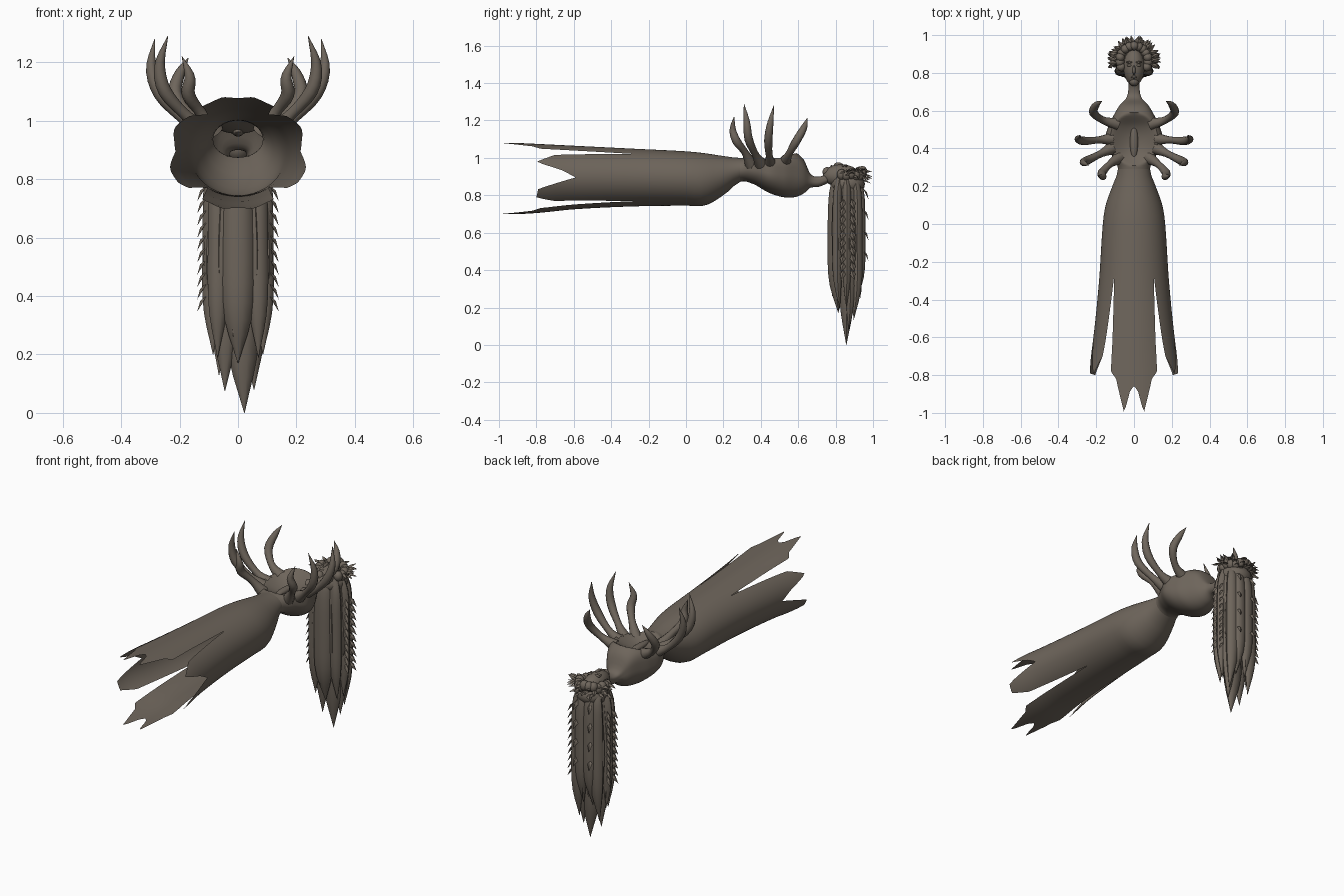
import bpy, bmesh, random
from math import sin, cos, pi, radians
from mathutils import Vector, Matrix

cube = bpy.data.objects.get("Cube")
if cube:
    bpy.data.objects.remove(cube)
random.seed(4)

stone = bpy.data.materials.new("warm grey stone")
stone.use_nodes = True
COLOR = (0.155, 0.13, 0.105, 1)
stone.diffuse_color = COLOR
bsdf = stone.node_tree.nodes["Principled BSDF"]
bsdf.inputs["Base Color"].default_value = COLOR
bsdf.inputs["Roughness"].default_value = 0.8


def finish(name, bm, angle=40):
    bmesh.ops.remove_doubles(bm, verts=bm.verts, dist=0.0003)
    bmesh.ops.recalc_face_normals(bm, faces=bm.faces)
    me = bpy.data.meshes.new(name)
    bm.to_mesh(me)
    bm.free()
    me.materials.append(stone)
    ob = bpy.data.objects.new(name, me)
    bpy.context.collection.objects.link(ob)
    bpy.ops.object.select_all(action='DESELECT')
    ob.select_set(True)
    bpy.context.view_layer.objects.active = ob
    bpy.ops.object.shade_smooth_by_angle(angle=radians(angle))
    return ob


def spline(keys, t):
    """Smooth interpolation of rows (position, value, value...)."""
    i = max(k for k in range(len(keys) - 1) if k == 0 or keys[k][0] <= t)
    p1, p2 = keys[i], keys[i + 1]
    p0, p3 = keys[max(i - 1, 0)], keys[min(i + 2, len(keys) - 1)]
    d = p2[0] - p1[0]
    f = (t - p1[0]) / d
    out = []
    for c in range(1, len(p1)):
        m1 = (p2[c] - p0[c]) / (p2[0] - p0[0]) * d
        m2 = (p3[c] - p1[c]) / (p3[0] - p1[0]) * d
        out.append((2*f**3 - 3*f**2 + 1) * p1[c] + (f**3 - 2*f**2 + f) * m1
                   + (3*f**2 - 2*f**3) * p2[c] + (f**3 - f**2) * m2)
    return out


def linear(keys, t):
    for a, b in zip(keys, keys[1:]):
        if t <= b[0]:
            return a[1] + (b[1] - a[1]) * (t - a[0]) / (b[0] - a[0])
    return keys[-1][1]


def grid(bm, rows):
    vs = [[bm.verts.new(p) for p in row] for row in rows]
    for a, b in zip(vs, vs[1:]):
        for i in range(len(a) - 1):
            bm.faces.new((a[i], a[i + 1], b[i + 1], b[i]))


def tube(bm, path, radii, flat=1.0, sides=10, steps=14):
    """Tapered tube through path points; flat squeezes it along y."""
    n = len(path) - 1
    keys = [(i / n, *p, r) for i, (p, r) in enumerate(zip(path, radii))]
    samples = [spline(keys, i / steps) for i in range(steps + 1)]
    rows = []
    for i, (x, y, z, r) in enumerate(samples):
        a, b = samples[max(i - 1, 0)], samples[min(i + 1, steps)]
        t = (Vector(b[:3]) - Vector(a[:3])).normalized()
        side = t.cross(Vector((0, 1, 0))).normalized()
        depth = side.cross(t) * flat
        rows.append([Vector((x, y, z)) + max(r, 0.0005) * (side * cos(k * 2 * pi / sides)
                     + depth * sin(k * 2 * pi / sides)) for k in range(sides + 1)])
    grid(bm, rows)


def ball(bm, centre, size, seg=20):
    bmesh.ops.create_uvsphere(bm, u_segments=seg, v_segments=seg // 2, radius=1,
                              matrix=Matrix.Translation(centre) @ Matrix.Diagonal((*size, 1)))


def leaf(bm, root, direction, length, width, up):
    """Folded pointed leaf."""
    d = Vector(direction).normalized()
    root, up = Vector(root), Vector(up)
    side = d.cross(up).normalized() * width / 2
    base, tip = bm.verts.new(root), bm.verts.new(root + d * length)
    ridge = bm.verts.new(root + d * length * 0.45 + up * width * 0.3)
    for s in (-1, 1):
        edge = bm.verts.new(root + d * length * 0.45 + side * s)
        bm.faces.new((base, edge, ridge))
        bm.faces.new((edge, tip, ridge))


# Body outline: y, half width, top z, bottom z
BODY = [(-1.0, .25, 1.085, .695), (-.8, .245, 1.075, .705), (-.6, .215, 1.065, .725),
        (-.3, .185, 1.05, .74), (0, .165, 1.035, .745), (.1, .15, 1.025, .745),
        (.2, .115, 1.01, .80), (.29, .085, 1.0, .872), (.36, .115, 1.01, .86),
        (.44, .152, 1.025, .815), (.52, .135, 1.03, .79), (.58, .105, 1.03, .79),
        (.63, .075, .99, .81), (.665, .042, .915, .84), (.71, .03, .90, .845),
        (.77, .03, .92, .87)]


def body_point(angle, y):
    rx, top, bottom = spline(BODY, y)
    x, s = rx * cos(angle), sin(angle)
    if s > 0:   # broad flat chest
        s **= 1 - 0.5 * min(max((y - .29) / .1, 0), 1)
    z = (top + bottom) / 2 + (top - bottom) / 2 * s
    hollow = 1 - (x / .125) ** 2 - ((y - .45) / .14) ** 2
    if s > 0 and hollow > 0:
        z -= 0.07 * hollow
    return Vector((x, y, z))


# Torso and neck
bm = bmesh.new()
grid(bm, [[body_point(k * pi / 32, .29 + .48 * i / 48) for k in range(65)] for i in range(49)])
finish("torso_and_neck", bm)

# Chest slit
bm = bmesh.new()
ball(bm, (0, .435, .962), (.021, .092, .016))
finish("chest_slit", bm)

# Gown: four panels joined at the waist, parted by slits below
SLIT = -0.27
LONG = [(0, -.86), (.15, -.88), (.4, -1.0), (.75, -.82), (1, -.78)]
SIDE = [(-1, -.70), (-.75, -.8), (-.4, -.79), (0, -.59), (.3, -.66), (.65, -.8), (1, -.70)]
bm = bmesh.new()
for middle, half, hem in ((90, 35, LONG), (270, 35, LONG), (0, 55, SIDE), (180, 55, SIDE)):
    rows = []
    for i in range(33):
        row = []
        for k in range(25):
            s = k / 12 - 1
            key = abs(s) if hem is LONG else (s if middle == 0 else -s)
            end = linear(hem, key)
            y = .29 + (SLIT - .29) * i / 16 if i <= 16 else SLIT + (end - SLIT) * (i - 16) / 16
            part = max(i - 16, 0) / 16
            shrink = 1 - (.14 if hem is LONG else .2) * part
            row.append(body_point(radians(middle + s * half * shrink), y))
        rows.append(row)
    grid(bm, rows)
finish("gown", bm)

# Rib claws: mirrored pairs curling up from the chest rim
CLAWS = [[(.09, .53, .98), (.165, .55, 1.02), (.215, .59, 1.09), (.20, .63, 1.16), (.17, .65, 1.215)],
         [(.12, .45, .97), (.19, .445, 1.01), (.265, .44, 1.09), (.297, .45, 1.18), (.285, .47, 1.28)],
         [(.12, .40, .97), (.18, .37, 1.02), (.25, .335, 1.10), (.268, .325, 1.19), (.24, .31, 1.29)],
         [(.08, .35, .96), (.13, .315, 1.03), (.17, .27, 1.09), (.165, .25, 1.15), (.192, .257, 1.22)]]
for side, label in ((1, "left"), (-1, "right")):
    bm = bmesh.new()
    for claw in CLAWS:
        tube(bm, [(side * x, y, z) for x, y, z in claw], (.034, .019, .023, .018, .001))
    finish(label + "_rib_claws", bm)

# Head, facing up
bm = bmesh.new()
ball(bm, (0, .83, .905), (.056, .098, .06), 28)
ball(bm, (0, .755, .925), (.026, .025, .026))
ball(bm, (0, .815, .96), (.009, .026, .016), 12)
ball(bm, (0, .778, .952), (.016, .007, .01), 12)
for s in (-1, 1):
    ball(bm, (s * .024, .84, .957), (.014, .007, .008), 12)
    ball(bm, (s * .024, .856, .957), (.018, .006, .008), 12)
finish("head", bm)

# Hair cap with curls and a leafy crown
bm = bmesh.new()
ball(bm, (0, .865, .86), (.092, .092, .065))
for i in range(13):
    a = radians(-25 + 230 * i / 12)
    ball(bm, (.075 * cos(a), .865 + .078 * sin(a), .915 + random.uniform(-.01, .015)),
         (.026, .026, .03), 10)
finish("hair_cap", bm)
bm = bmesh.new()
for i in range(30):
    a = radians(-10 + 200 * i / 29)
    turn = a + random.uniform(-.5, .5)
    rise = random.uniform(-.4, .5)
    leaf(bm, (.088 * cos(a), .865 + .078 * sin(a), .91 + random.uniform(-.03, .02)),
         (cos(turn), sin(turn), rise), .058, .028, (-rise * cos(turn), -rise * sin(turn), 1))
finish("leaf_crown", bm, 20)

# Hanging hair: x, y, tip x, tip z, radius
bm = bmesh.new()
LOCKS = [(0, .80, 0, .17, .06), (.015, .86, .022, 0, .062), (-.04, .85, -.045, .075, .05),
         (.05, .88, .055, .08, .05)]
for s in (-1, 1):
    LOCKS += [(s * .065, .81, s * .07, .19, .038), (s * .085, .86, s * .085, .20, .036),
              (s * .06, .915, s * .065, .13, .04), (s * .025, .93, s * .03, .22, .04)]
for x, y, tx, tip, r in LOCKS:
    h = .88 - tip
    tube(bm, [(x * .7, .855 + (y - .855) * .7, .90), (x, y, .80), (x, y, .9 - h * .45),
              (x * 1.05, y, tip + h * .25), (tx, .85 + (y - .85) * .7, tip)],
         (r * .6, r * .85, r, r * .85, .001), flat=.75)
finish("hanging_hair", bm)

# Thin strands lying over the hair
bm = bmesh.new()
for i in range(16):
    a = i * pi / 8 + .2
    x, y, tip = .088 * cos(a), .858 + .078 * sin(a), random.uniform(.24, .42)
    tube(bm, [(x * .8, .858 + (y - .858) * .8, .88), (x, y, .72), (x * 1.15, y, .5), (x, y, tip)],
         (.012, .018, .018, .001), flat=.8, sides=6)
finish("hair_strands", bm)

# Small leaves running down both sides and the back of the hair
bm = bmesh.new()
for s in (-1, 1):
    for i in range(10):
        z = .80 - .042 * i
        for dy in (-.018, .018):
            leaf(bm, (s * .105, .865 + dy, z - abs(dy)), (s * .6, dy * 18, -1), .07, .03, (s, 0, .5))
    for i in range(4):
        leaf(bm, (s * .04, .945, .84 - .11 * i), (s * .2, .5, -1), .07, .03, (0, 1, .4))
finish("hair_leaves", bm, 20)
